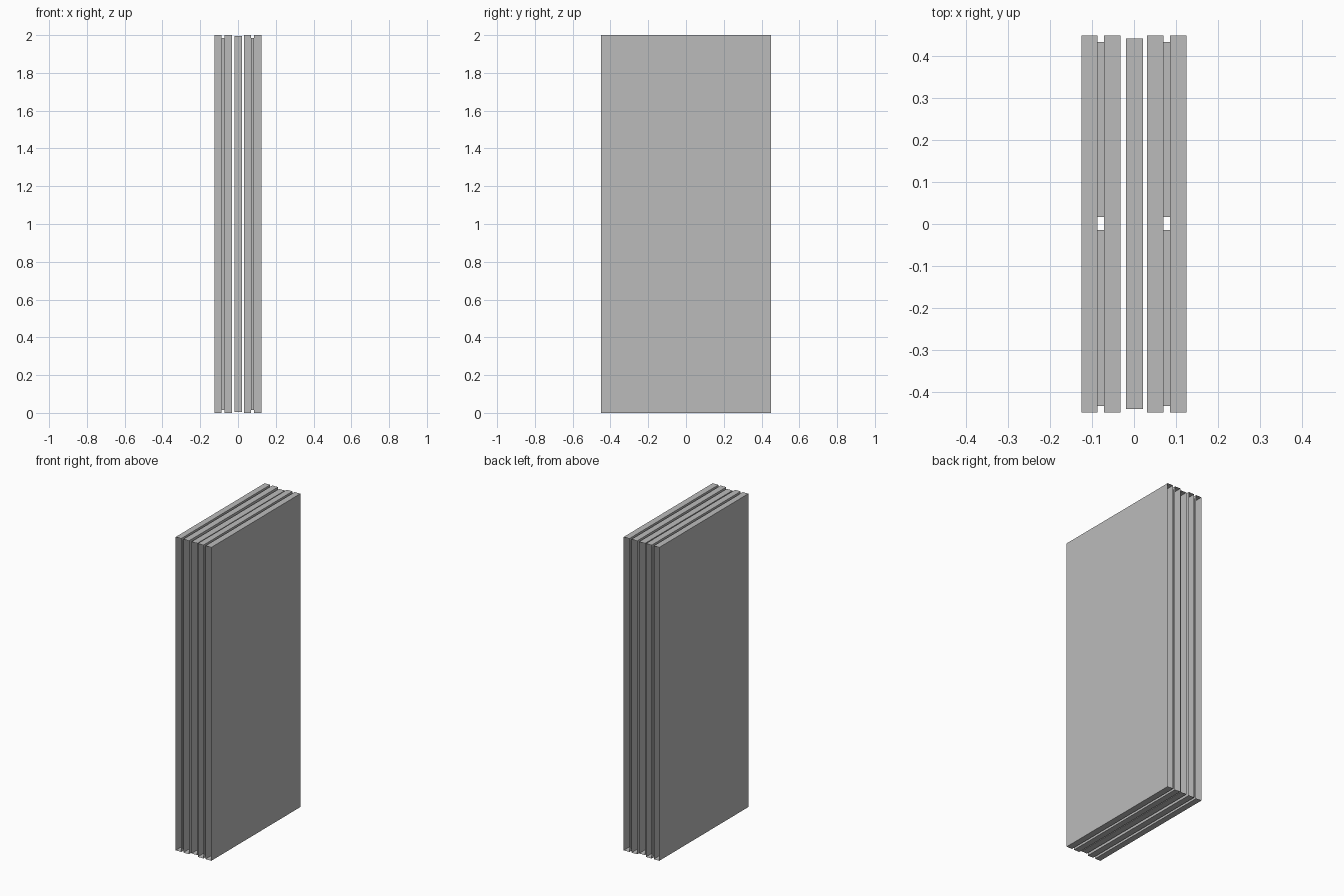
import bpy, bmesh

if "Cube" in bpy.data.objects:
    bpy.data.objects.remove(bpy.data.objects["Cube"])

grey = bpy.data.materials.new("light_grey")
grey.diffuse_color = (0.5, 0.5, 0.5, 1)
grey.use_nodes = True
grey.node_tree.nodes["Principled BSDF"].inputs["Base Color"].default_value = grey.diffuse_color


def block(name, x, y, z, open_ends=False):
    """Box from (min, max) ranges; open_ends leaves a hollow sleeve with a middle web."""
    bm = bmesh.new()
    bmesh.ops.create_cube(bm, size=1)
    for v in bm.verts:
        v.co = [r[0] if c < 0 else r[1] for c, r in zip(v.co, (x, y, z))]
    if open_ends:
        bm.normal_update()
        ends = [f for f in bm.faces if abs(f.normal.y) > 0.9]
        bmesh.ops.delete(bm, geom=ends, context='FACES_ONLY')
        # Upright web closing the view through the sleeve
        bm.faces.new([bm.verts.new((a, 0, b)) for a, b in
                      ((x[0], z[0]), (x[1], z[0]), (x[1], z[1]), (x[0], z[1]))])
    mesh = bpy.data.meshes.new(name)
    bm.to_mesh(mesh)
    bm.free()
    mesh.materials.append(grey)
    obj = bpy.data.objects.new(name, mesh)
    bpy.context.collection.objects.link(obj)


# Two sandwich panels: a pair of hollow leaves around a split core
for side, (a, b, c, d) in (("left", (-0.1255, -0.087, -0.0715, -0.032)),
                           ("right", (0.031, 0.070, 0.0855, 0.1255))):
    block(side + "_leaf_a", (a, b), (-0.449, 0.449), (0, 2), True)
    block(side + "_leaf_b", (c, d), (-0.449, 0.449), (0, 2), True)
    block(side + "_core_front", (b, c), (-0.434, -0.014), (0.016, 1.984))
    block(side + "_core_back", (b, c), (0.017, 0.434), (0.016, 1.984))

# Slightly smaller hollow leaf in the middle
block("middle_leaf", (-0.0195, 0.021), (-0.441, 0.442), (0.005, 1.995), True)
